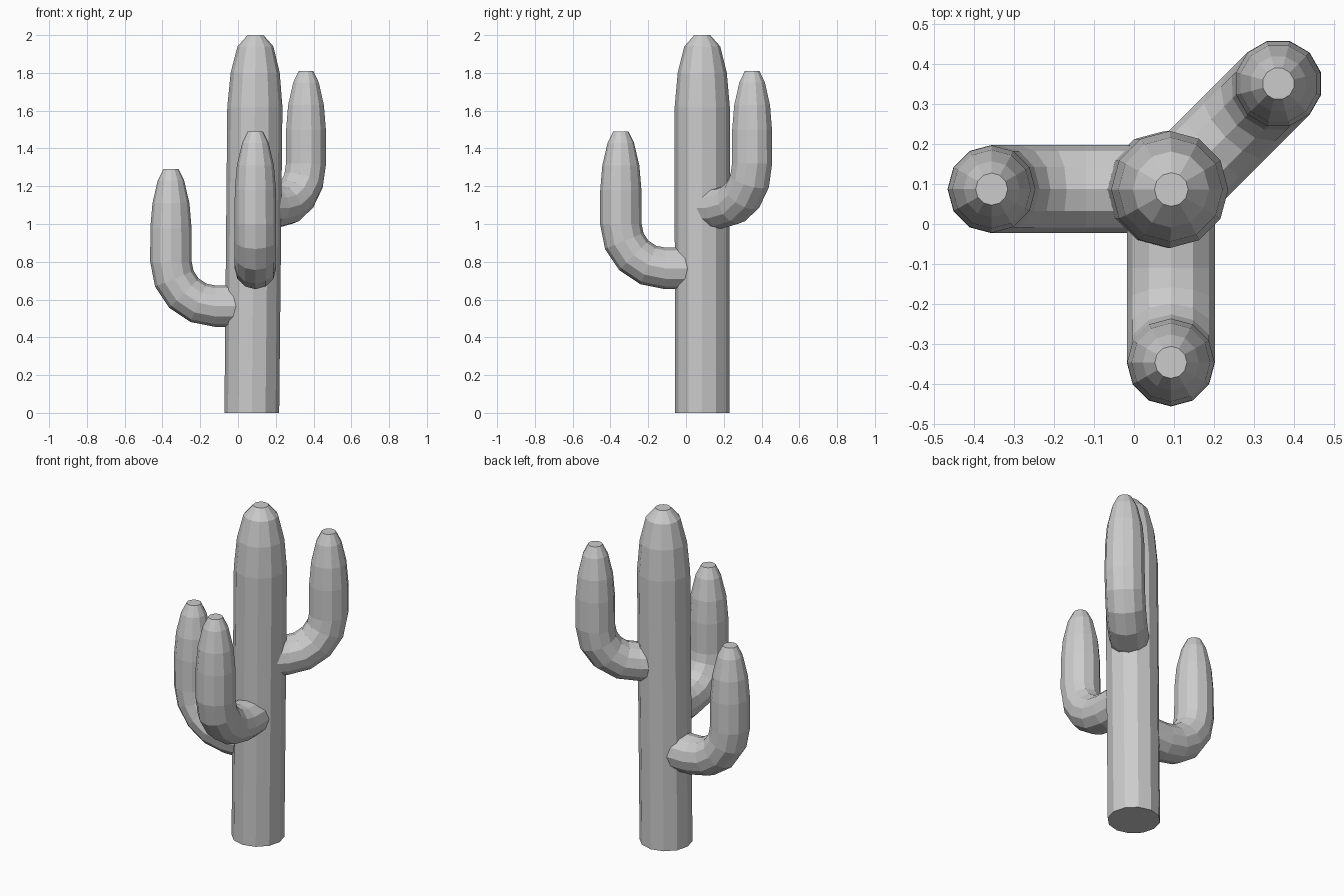
import bpy, bmesh
from math import pi, sin, cos
from mathutils import Vector

cube = bpy.data.objects.get("Cube")
if cube:
    bpy.data.objects.remove(cube)

SIDES = 12
grey = bpy.data.materials.new("plain grey")
grey.use_nodes = True
colour = (0.6, 0.6, 0.6, 1)
grey.diffuse_color = colour
grey.node_tree.nodes["Principled BSDF"].inputs["Base Color"].default_value = colour


def tube(name, rings):
    """Skin a closed tube over rings of (centre, radius, side axis, other axis)."""
    bm = bmesh.new()
    loops = []
    for centre, radius, u, v in rings:
        loops.append([bm.verts.new(centre + radius * (u * cos(a) + v * sin(a)))
                      for a in (2 * pi * i / SIDES for i in range(SIDES))])
    for low, high in zip(loops, loops[1:]):
        for i in range(SIDES):
            j = (i + 1) % SIDES
            bm.faces.new((low[i], low[j], high[j], high[i]))
    bm.faces.new(loops[0])
    bm.faces.new(loops[-1])
    bmesh.ops.recalc_face_normals(bm, faces=bm.faces)
    mesh = bpy.data.meshes.new(name)
    bm.to_mesh(mesh)
    bm.free()
    mesh.materials.append(grey)
    obj = bpy.data.objects.new(name, mesh)
    bpy.context.collection.objects.link(obj)


def arm(name, tip, angle, root_z):
    """Elbow arm: horizontal stub, quarter bend, upright stem with tapered tip."""
    radius, bend, height, reach = 0.11, 0.235, 0.725, 0.4
    out = Vector((cos(angle), sin(angle), 0))
    up = Vector((0, 0, 1))
    side = up.cross(out)
    axis = Vector((tip[0], tip[1], root_z))
    rings = [(axis - out * reach, radius, -up, side)]
    pivot = axis - out * bend + up * bend
    for k in range(5):
        t = k * pi / 8
        radial = out * sin(t) - up * cos(t)
        rings.append((pivot + radial * bend, radius, radial, side))
    for drop, r in ((0.31, 0.109), (0.18, 0.098), (0.06, 0.07), (0, 0.04)):
        rings.append((axis + up * (height - drop), r, out, side))
    tube(name, rings)


# Trunk, leaning very slightly sideways
X, Y = Vector((1, 0, 0)), Vector((0, 1, 0))
profile = [(0, 0.145), (1.62, 0.146), (1.8, 0.13), (1.94, 0.095), (2, 0.042)]
tube("trunk", [(Vector((0.073 + 0.01 * z, 0.086, z)), r, X, Y) for z, r in profile])

# Three arms
arm("right_arm", (-0.355, 0.087), pi, 0.565)
arm("front_arm", (0.092, -0.345), -pi / 2, 0.765)
arm("back_left_arm", (0.36, 0.35), pi / 4, 1.085)
